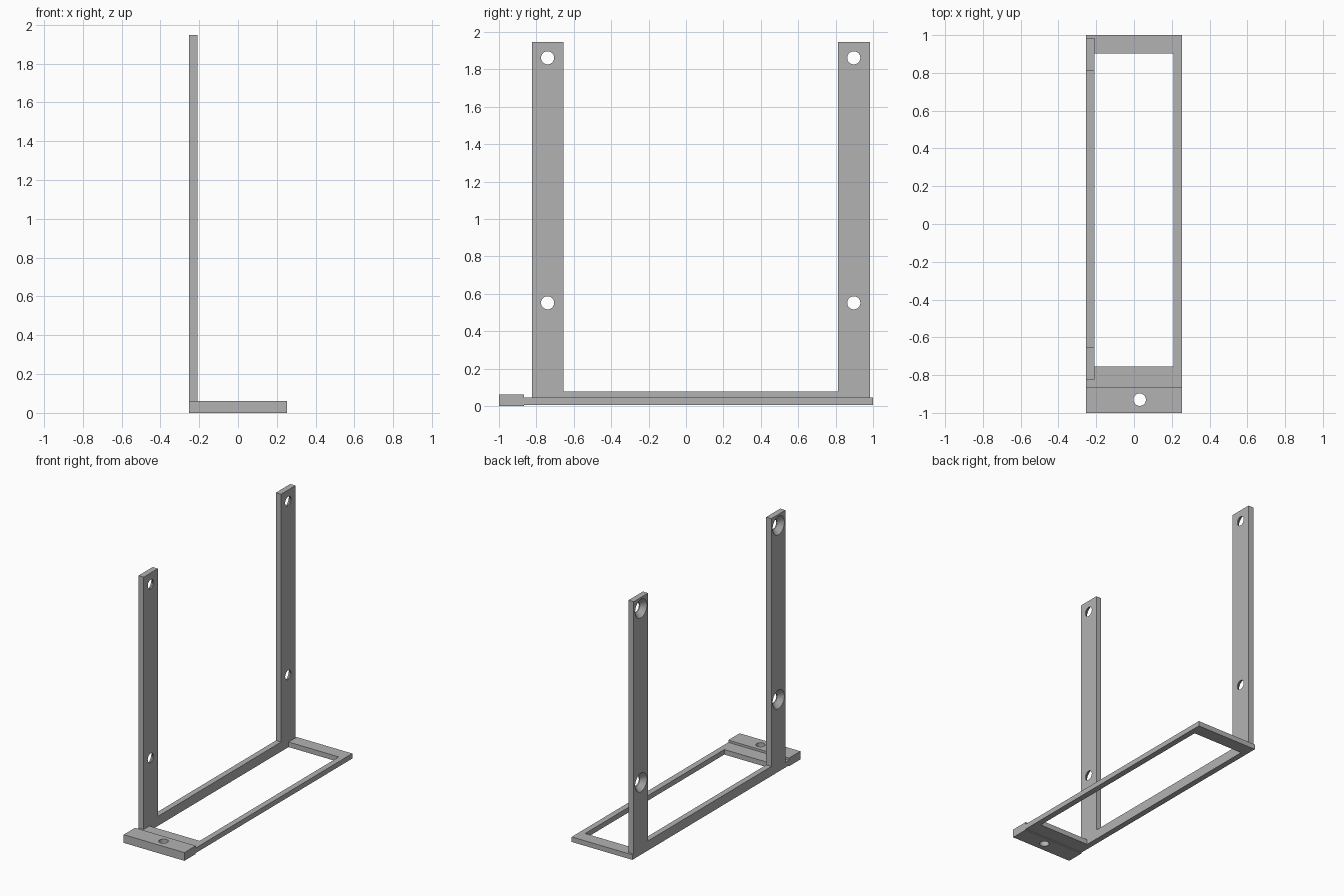
import bpy, bmesh
from math import pi
from mathutils import Matrix, Vector

if "Cube" in bpy.data.objects:
    bpy.data.objects.remove(bpy.data.objects["Cube"])

grey = bpy.data.materials.new("plain grey")
grey.use_nodes = True
grey.diffuse_color = (0.45, 0.45, 0.45, 1)
grey.node_tree.nodes["Principled BSDF"].inputs["Base Color"].default_value = (0.45, 0.45, 0.45, 1)


def finish(name, bm):
    bmesh.ops.recalc_face_normals(bm, faces=bm.faces)
    mesh = bpy.data.meshes.new(name)
    bm.to_mesh(mesh)
    bm.free()
    mesh.materials.append(grey)
    obj = bpy.data.objects.new(name, mesh)
    bpy.context.collection.objects.link(obj)
    return obj


def box(name, low, high):
    low, high = Vector(low), Vector(high)
    bm = bmesh.new()
    place = Matrix.Translation((low + high) / 2) @ Matrix.Diagonal((high - low).to_4d())
    bmesh.ops.create_cube(bm, size=1, matrix=place)
    return finish(name, bm)


def cone(name, centre, r1, r2, depth, axis):
    bm = bmesh.new()
    turn = Matrix.Rotation(pi / 2, 4, "Y") if axis == "X" else Matrix()
    bmesh.ops.create_cone(bm, cap_ends=True, segments=48, radius1=r1, radius2=r2,
                          depth=depth, matrix=Matrix.Translation(centre) @ turn)
    return finish(name, bm)


def cut(target, cutter):
    cutter.hide_render = True
    mod = target.modifiers.new("cut", "BOOLEAN")
    mod.operation, mod.solver, mod.object = "DIFFERENCE", "EXACT", cutter
    bpy.context.view_layer.objects.active = target
    bpy.ops.object.modifier_apply(modifier=mod.name)
    bpy.data.objects.remove(cutter)


LEFT, RIGHT = -0.253, 0.253
INNER = -0.21
BASE, TOP = 0.007, 0.045

# Flat rectangular base frame
frame = box("base_frame", (LEFT, -0.865, BASE), (RIGHT, 1, TOP))
cut(frame, box("opening", (INNER, -0.755, -0.1), (0.209, 0.902, 0.2)))

# Thick mounting tab with a screw hole
tab = box("mounting_tab", (LEFT, -1, 0), (RIGHT, -0.865, 0.062))
cut(tab, cone("tab_hole", (0.03, -0.93, 0.03), 0.033, 0.033, 0.3, "Z"))

# U-shaped side bracket: two uprights joined by a low rail
outline = [(-0.823, TOP), (0.984, TOP), (0.984, 1.947), (0.813, 1.947),
           (0.813, 0.079), (-0.655, 0.079), (-0.655, 1.947), (-0.823, 1.947)]
bm = bmesh.new()
face = bm.faces.new([bm.verts.new((LEFT, y, z)) for y, z in outline])
side = bmesh.ops.extrude_face_region(bm, geom=[face])["geom"]
bmesh.ops.translate(bm, vec=(INNER - LEFT, 0, 0),
                    verts=[v for v in side if isinstance(v, bmesh.types.BMVert)])
bracket = finish("side_bracket", bm)

# Countersunk screw holes, wide on the outer face
for y in (-0.74, 0.897):
    for z in (0.552, 1.862):
        cut(bracket, cone("screw_hole", (LEFT, y, z), 0.035, 0.035, 0.3, "X"))
        cut(bracket, cone("countersink", (LEFT + 0.015, y, z), 0.075, 0.035, 0.04, "X"))

# Smooth hole walls, sharp edges elsewhere
for obj in (frame, tab, bracket):
    bpy.ops.object.select_all(action="DESELECT")
    obj.select_set(True)
    bpy.context.view_layer.objects.active = obj
    bpy.ops.object.shade_smooth_by_angle(angle=0.5)
